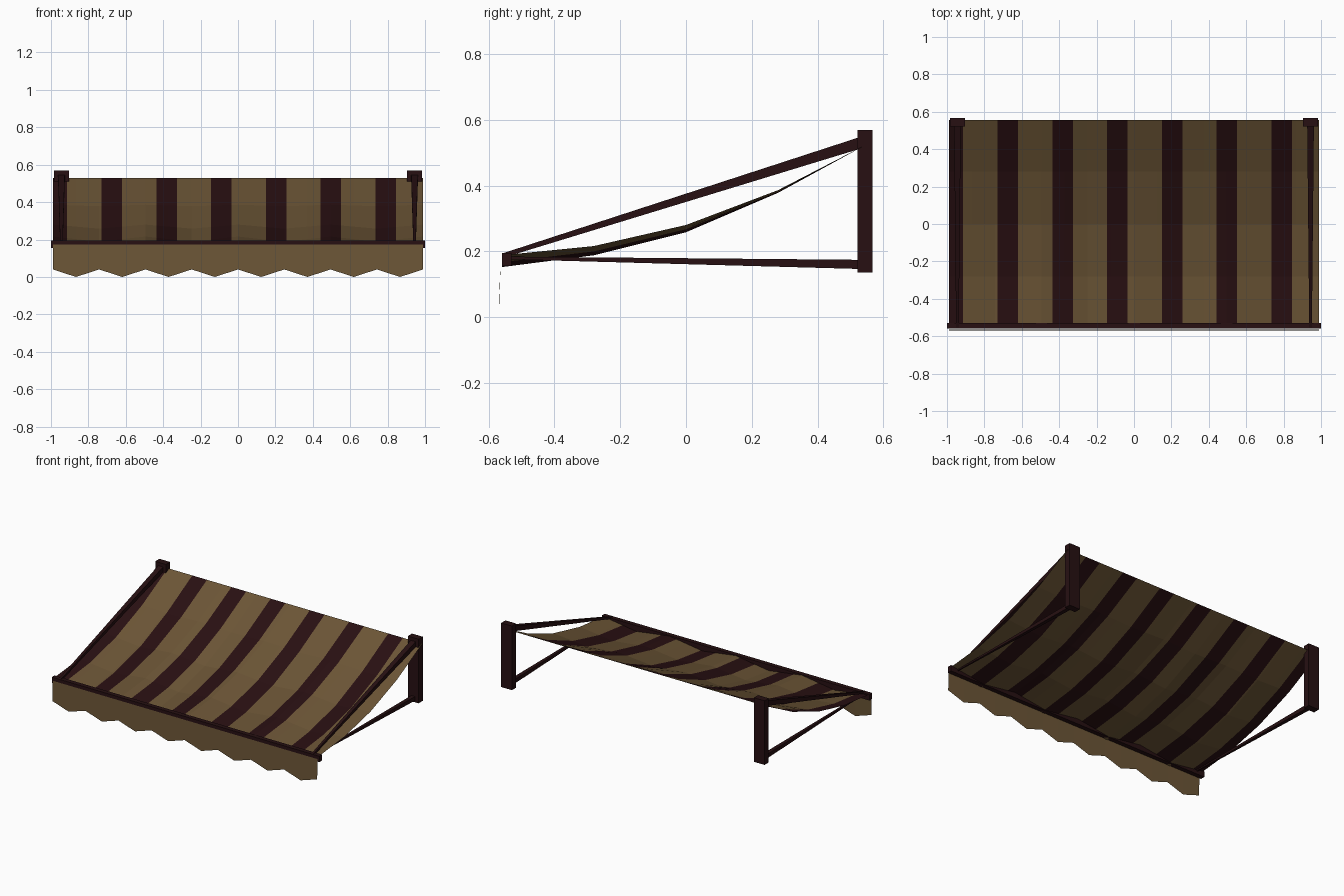
import bpy, bmesh
from math import cos, pi
from mathutils import Vector

cube = bpy.data.objects.get("Cube")
if cube:
    bpy.data.objects.remove(cube)


def material(name, rgb):
    m = bpy.data.materials.new(name)
    m.use_nodes = True
    m.diffuse_color = (*rgb, 1)
    bsdf = next(n for n in m.node_tree.nodes if n.type == "BSDF_PRINCIPLED")
    bsdf.inputs["Base Color"].default_value = (*rgb, 1)
    return m


TAN = material("tan canvas", (0.15, 0.092, 0.037))
MAROON = material("maroon canvas", (0.022, 0.005, 0.006))
FRAME = material("dark brown frame", (0.02, 0.005, 0.006))


def add_object(name, bm, *mats):
    mesh = bpy.data.meshes.new(name)
    bm.to_mesh(mesh)
    bm.free()
    for m in mats:
        mesh.materials.append(m)
    obj = bpy.data.objects.new(name, mesh)
    bpy.context.collection.objects.link(obj)
    return obj


def box(name, low, high):
    bm = bmesh.new()
    low, high = Vector(low), Vector(high)
    bmesh.ops.create_cube(bm, size=1)
    bmesh.ops.scale(bm, vec=high - low, verts=bm.verts)
    bmesh.ops.translate(bm, vec=(low + high) / 2, verts=bm.verts)
    return add_object(name, bm, FRAME)


def tapered_arm(name, back, front, thick, thin):
    """Square rod running from back to front, narrowing on the way."""
    bm = bmesh.new()
    rings = []
    for (x, y, z), size in ((back, thick), (front, thin)):
        h = size / 2
        rings.append([bm.verts.new((x + a * h, y, z + b * h))
                      for a, b in ((-1, -1), (1, -1), (1, 1), (-1, 1))])
    for i in range(4):
        j = (i + 1) % 4
        bm.faces.new((rings[0][i], rings[0][j], rings[1][j], rings[1][i]))
    bm.faces.new(rings[0])
    bm.faces.new(rings[1])
    bmesh.ops.recalc_face_normals(bm, faces=bm.faces)
    return add_object(name, bm, FRAME)


def sheet(rows):
    """Grid of quads through rows of points."""
    bm = bmesh.new()
    verts = [[bm.verts.new(p) for p in row] for row in rows]
    for r, s in zip(verts, verts[1:]):
        for i in range(len(r) - 1):
            bm.faces.new((r[i], r[i + 1], s[i + 1], s[i]))
    return bm


HALF = 0.99
COLUMNS = 16
XS = [-HALF + 2 * HALF * i / COLUMNS for i in range(COLUMNS + 1)]

# Sagging canopy, rippling more towards its front edge: (y, z, ripple)
PROFILE = [(-0.56, 0.17, 0.018), (-0.28, 0.202, 0.014), (0, 0.269, 0.011),
           (0.28, 0.382, 0.004), (0.555, 0.528, 0)]
canopy = sheet([[(x, y, z + ripple * cos(4 * pi * x / HALF)) for x in XS]
                for y, z, ripple in PROFILE])

# Stripes cut into the canopy
PERIOD, WIDTH, START = 0.293, 0.11, -1.023
stripes = [START + PERIOD * i for i in range(7)]
for start in stripes:
    for x in (start, start + WIDTH):
        bmesh.ops.bisect_plane(canopy, geom=canopy.verts[:] + canopy.edges[:] + canopy.faces[:],
                               plane_co=(x, 0, 0), plane_no=(1, 0, 0))
for face in canopy.faces:
    x = face.calc_center_median().x
    face.material_index = int(any(s < x < s + WIDTH for s in stripes))
add_object("canopy", canopy, TAN, MAROON)

# Hanging valance with pointed lower edge
top = [(x, -0.563, 0.174) for x in XS]
bottom = [(x, -0.569, 0.0 if i % 2 else 0.04) for i, x in enumerate(XS)]
add_object("valance", sheet([bottom, top]), TAN)

# Front bar
box("front_bar", (-1, -0.56, 0.155), (1, -0.53, 0.195))

# Wall posts and arms on both sides
for side, s in (("left", 1), ("right", -1)):
    x = 0.944 * s
    box(side + "_post", (x - 0.04, 0.522, 0.135), (x + 0.04, 0.567, 0.568))
    tapered_arm(side + "_upper_arm", (x, 0.54, 0.533), (x, -0.56, 0.186), 0.036, 0.014)
    tapered_arm(side + "_lower_arm", (x, 0.54, 0.16), (x, -0.55, 0.18), 0.028, 0.008)
